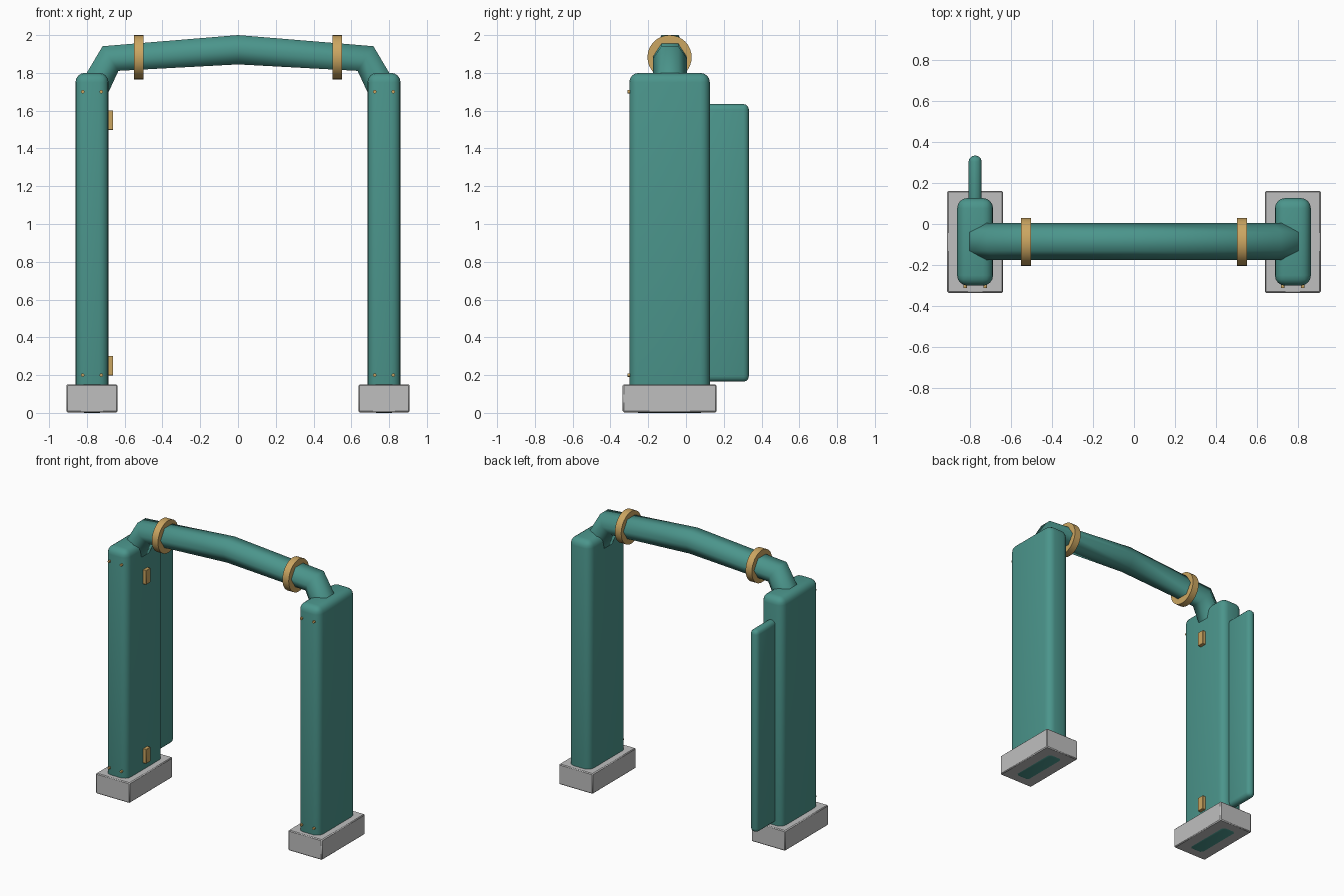
import bpy, bmesh, math
from mathutils import Vector

if "Cube" in bpy.data.objects:
    bpy.data.objects.remove(bpy.data.objects["Cube"])


def material(name, rgb):
    m = bpy.data.materials.new(name)
    m.diffuse_color = (*rgb, 1.0)
    m.use_nodes = True
    m.node_tree.nodes["Principled BSDF"].inputs["Base Color"].default_value = m.diffuse_color
    return m


TEAL = material("teal paint", (0.07, 0.30, 0.26))
BRASS = material("brass", (0.60, 0.38, 0.12))
CONCRETE = material("concrete grey", (0.52, 0.52, 0.52))

POST_X, MID_Y = 0.773, -0.087


def finish(name, bm, mat, angle=40):
    bmesh.ops.recalc_face_normals(bm, faces=bm.faces)
    me = bpy.data.meshes.new(name)
    bm.to_mesh(me)
    bm.free()
    me.materials.append(mat)
    ob = bpy.data.objects.new(name, me)
    bpy.context.collection.objects.link(ob)
    bpy.ops.object.select_all(action='DESELECT')
    ob.select_set(True)
    bpy.context.view_layer.objects.active = ob
    bpy.ops.object.shade_smooth_by_angle(angle=math.radians(angle))
    return ob


def box(name, lo, hi, mat, bevel=0.0, segments=3):
    bm = bmesh.new()
    bmesh.ops.create_cube(bm, size=1)
    for v in bm.verts:
        v.co = [l + (c + 0.5) * (h - l) for c, l, h in zip(v.co, lo, hi)]
    if bevel:
        bmesh.ops.bevel(bm, geom=bm.edges[:], offset=bevel, segments=segments,
                        profile=0.5, affect='EDGES')
    return finish(name, bm, mat)


def cylinder(name, center, radius, length, axis, sides, mat):
    bm = bmesh.new()
    bmesh.ops.create_cone(bm, cap_ends=True, segments=sides, radius1=radius,
                          radius2=radius, depth=length)
    rot = Vector((0, 0, 1)).rotation_difference(Vector(axis))
    for v in bm.verts:
        v.co = rot @ v.co + Vector(center)
    return finish(name, bm, mat)


for s, side in ((-1, "left"), (1, "right")):
    x = s * POST_X
    # Concrete footing and rounded upright
    box(side + "_footing", (x - 0.136, MID_Y - 0.248, 0.003),
        (x + 0.136, MID_Y + 0.248, 0.15), CONCRETE, 0.006, 1)
    box(side + "_post", (x - 0.0875, MID_Y - 0.213, 0),
        (x + 0.0875, MID_Y + 0.213, 1.80), TEAL, 0.05, 4)
    # Collar around the top pipe
    cylinder(side + "_collar", (s * 0.525, MID_Y, 1.883), 0.117, 0.05,
             (1, 0, 0), 32, BRASS)
    # Rivets on the front face
    for dx in (-0.049, 0.049):
        for z in (0.20, 1.70):
            cylinder(side + "_rivet", (x + dx, -0.302, z), 0.009, 0.018,
                     (0, 1, 0), 10, BRASS)

# Thin door panel behind the left post, with two hinges on its inner face
box("door_panel", (-POST_X - 0.032, 0.07, 0.165),
    (-POST_X + 0.032, 0.333, 1.635), TEAL, 0.03, 3)
for z in (0.25, 1.55):
    box("hinge", (-0.70, -0.11, z - 0.052), (-0.661, -0.06, z + 0.052),
        BRASS, 0.002, 1)

# Six-sided bent pipe, swept along a symmetric path in the xz plane
half = [(-0.770, 1.700), (-0.675, 1.876)]
path = half + [(0, 1.9225)] + [(-px, pz) for px, pz in reversed(half)]
path = [Vector((px, MID_Y + 0.002, pz)) for px, pz in path]
bm = bmesh.new()
rings = []
for i, p in enumerate(path):
    t = Vector((0, 0, 0))
    if i > 0:
        t += (p - path[i - 1]).normalized()
    if i < len(path) - 1:
        t += (path[i + 1] - p).normalized()
    t.normalize()
    up = Vector((-t.z, 0, t.x))
    rings.append([bm.verts.new(p + 0.0895 * (
        math.cos(k * math.pi / 3) * Vector((0, 1, 0))
        + math.sin(k * math.pi / 3) * up)) for k in range(6)])
for a, b in zip(rings, rings[1:]):
    for k in range(6):
        bm.faces.new((a[k], a[(k + 1) % 6], b[(k + 1) % 6], b[k]))
bm.faces.new(rings[0])
bm.faces.new(rings[-1])
finish("top_pipe", bm, TEAL, 70)
